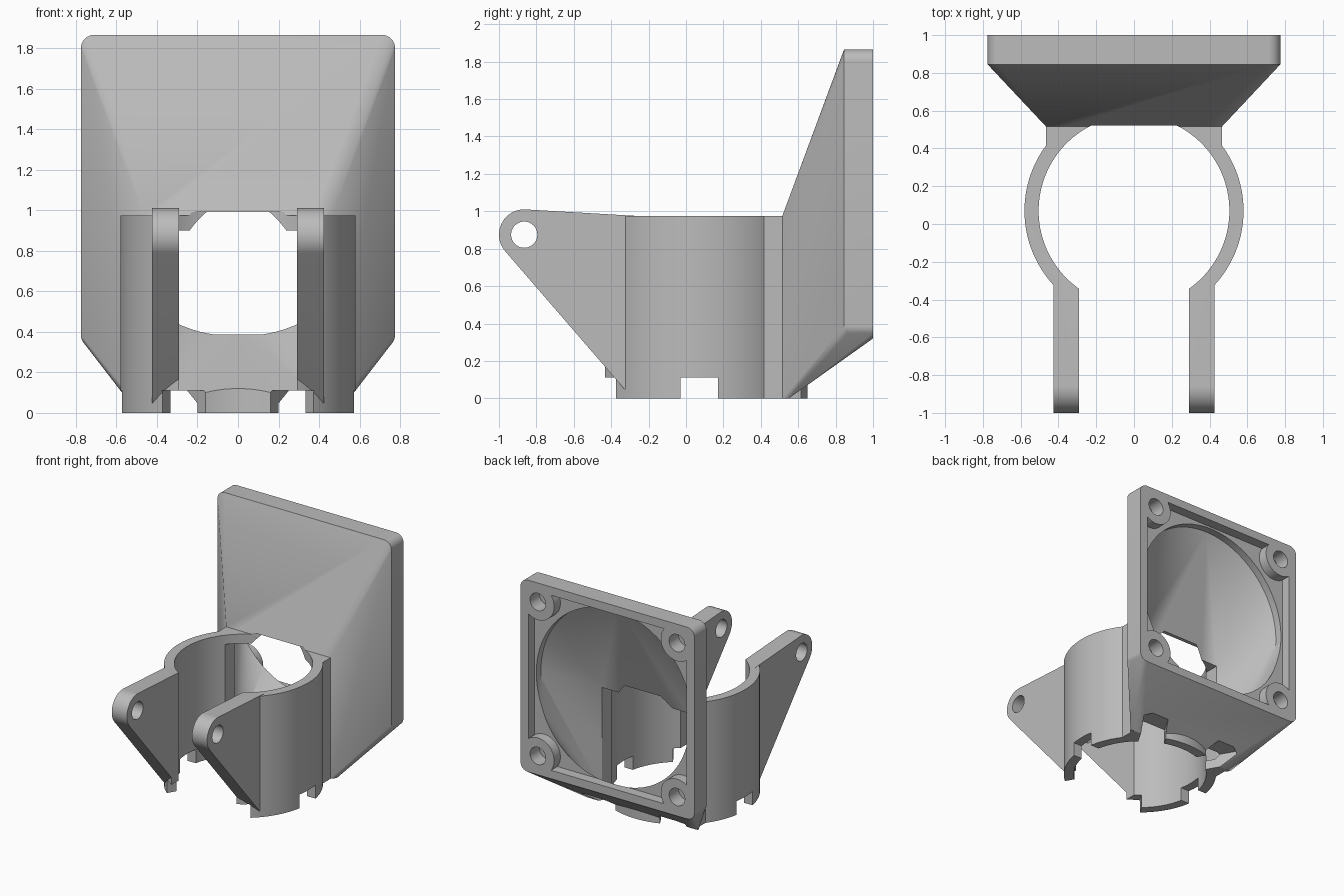
import bpy, bmesh
from math import sin, cos, pi, radians, atan2, acos, hypot
from mathutils import Matrix, Vector

if "Cube" in bpy.data.objects:
    bpy.data.objects.remove(bpy.data.objects["Cube"])

grey = bpy.data.materials.new("plain_grey")
grey.use_nodes = True
grey.diffuse_color = (0.5, 0.5, 0.5, 1)
grey.node_tree.nodes["Principled BSDF"].inputs["Base Color"].default_value = (0.5, 0.5, 0.5, 1)


def finish(name, bm):
    bmesh.ops.recalc_face_normals(bm, faces=bm.faces)
    me = bpy.data.meshes.new(name)
    bm.to_mesh(me)
    bm.free()
    me.materials.append(grey)
    ob = bpy.data.objects.new(name, me)
    bpy.context.collection.objects.link(ob)
    return ob


def hull(name, points):
    bm = bmesh.new()
    for p in points:
        bm.verts.new(p)
    res = bmesh.ops.convex_hull(bm, input=bm.verts)
    bmesh.ops.delete(bm, geom=[v for v in bm.verts if not v.link_faces], context='VERTS')
    bmesh.ops.dissolve_limit(bm, angle_limit=radians(0.1), verts=bm.verts, edges=bm.edges)
    return finish(name, bm)


def box(name, lo, hi, turn=0, pivot=(0, 0, 0)):
    bm = bmesh.new()
    bmesh.ops.create_cube(bm, size=1)
    for v in bm.verts:
        v.co = [l + (c + 0.5) * (h - l) for c, l, h in zip(v.co, lo, hi)]
    bmesh.ops.rotate(bm, verts=bm.verts, cent=pivot, matrix=Matrix.Rotation(turn, 3, 'Z'))
    return finish(name, bm)


def cylinder(name, r, start, end, sides=96):
    a, b = Vector(start), Vector(end)
    bm = bmesh.new()
    rot = (b - a).to_track_quat('Z', 'Y').to_matrix().to_4x4()
    bmesh.ops.create_cone(bm, cap_ends=True, segments=sides, radius1=r, radius2=r,
                          depth=(b - a).length, matrix=Matrix.Translation((a + b) / 2) @ rot)
    return finish(name, bm)


def combine(target, other, op):
    m = target.modifiers.new(op, 'BOOLEAN')
    m.operation, m.solver, m.object = op, 'EXACT', other
    bpy.context.view_layer.objects.active = target
    bpy.ops.object.modifier_apply(modifier=m.name)
    bpy.data.objects.remove(other)


def circle(r, y, z, n=96):
    return [(r * cos(2 * pi * i / n), y, z + r * sin(2 * pi * i / n)) for i in range(n)]


# Main sizes
HALF, LOW, HIGH = 0.775, 0.32, 1.865
MID = (LOW + HIGH) / 2
RY, R_OUT, R_IN, TOP = 0.07, 0.58, 0.505, 0.975
SLOT, ARM = 0.29, 0.425

# Tapered duct shell running into the rounded square fan plate
outline = []
rc = 0.065
for q, (sx, sz) in enumerate([(1, 1), (-1, 1), (-1, -1), (1, -1)]):
    for i in range(9):
        a = (q + i / 8) * pi / 2
        outline.append((sx * (HALF - rc) + rc * cos(a), MID + sz * (HIGH - MID - rc) + rc * sin(a)))
pts = [(x, 1, z) for x, z in outline]
pts += [(x, 0.845 + 0.035 * min(1, max(0, (LOW + rc - z) / rc)), z) for x, z in outline]
for s in (-1, 1):
    pts += [(s * 0.465, 0.515, 0), (s * 0.465, 0.515, TOP), (s * 0.495, 0.55, 0)]
body = hull("fan_duct_clamp", pts)

# Neck block and clamp ring
combine(body, box("neck", (-0.465, 0.3, 0), (0.465, 0.53, TOP)), 'UNION')
combine(body, cylinder("ring", R_OUT, (0, RY, 0), (0, RY, TOP), 128), 'UNION')

# Hinge arms with round eyes, profile drawn in the side plane
ey, ez, er = -0.865, 0.875, 0.135


def tangent(py, pz, side):
    d = hypot(py - ey, pz - ez)
    return atan2(pz - ez, py - ey) + side * acos(er / d)


a0, a1 = tangent(-0.26, TOP, 1), tangent(-0.33, 0.05, -1) + 2 * pi
profile = [(ey + er * cos(a0 + (a1 - a0) * i / 24), ez + er * sin(a0 + (a1 - a0) * i / 24))
           for i in range(25)]
profile += [(-0.33, 0.05), (-0.26, 0.05), (-0.26, TOP)]
for s in (-1, 1):
    arm = hull("arm", [(s * x, y, z) for x in (SLOT - 0.02, ARM) for y, z in profile])
    combine(body, arm, 'UNION')

# Bore, front slot and hinge pin hole
combine(body, cylinder("bore", R_IN, (0, RY, -0.1), (0, RY, 0.99), 128), 'DIFFERENCE')
combine(body, box("slot", (-SLOT, -1.2, -0.1), (SLOT, -0.1, 1.2)), 'DIFFERENCE')
combine(body, cylinder("pin_hole", 0.07, (-1, ey, ez), (1, ey, ez), 48), 'DIFFERENCE')

# Air passage: square throat blending to the round fan opening
throat = [(x, 0.515, z) for x in (-0.39, 0.39) for z in (0.075, 0.9)]
combine(body, box("throat", (-0.39, 0.3, 0.075), (0.39, 0.52, 0.9)), 'DIFFERENCE')
combine(body, hull("passage", throat + circle(0.69, 0.86, MID) + circle(0.69, 0.95, MID)), 'DIFFERENCE')

# Fan recess, keeping round screw bosses in the corners
recess = box("recess", (-0.705, 0.92, MID - 0.705), (0.705, 1.1, MID + 0.705))
corners = [(sx * 0.62, MID + sz * 0.62) for sx in (-1, 1) for sz in (-1, 1)]
for x, z in corners:
    combine(recess, cylinder("boss", 0.145, (x, 0.8, z), (x, 1.2, z), 48), 'DIFFERENCE')
combine(body, recess, 'DIFFERENCE')
for x, z in corners:
    combine(body, cylinder("screw_hole", 0.07, (x, 0.88, z), (x, 1.1, z), 32), 'DIFFERENCE')

# Six notches around the lower rim
for k in range(6):
    notch = box("notch", (0.4, RY - 0.1, -0.1), (0.75, RY + 0.1, 0.11), k * pi / 3, (0, RY, 0))
    combine(body, notch, 'DIFFERENCE')

# Smooth curved walls, keep edges crisp
bpy.ops.object.select_all(action='DESELECT')
body.select_set(True)
bpy.context.view_layer.objects.active = body
bpy.ops.object.shade_smooth_by_angle(angle=radians(25))
